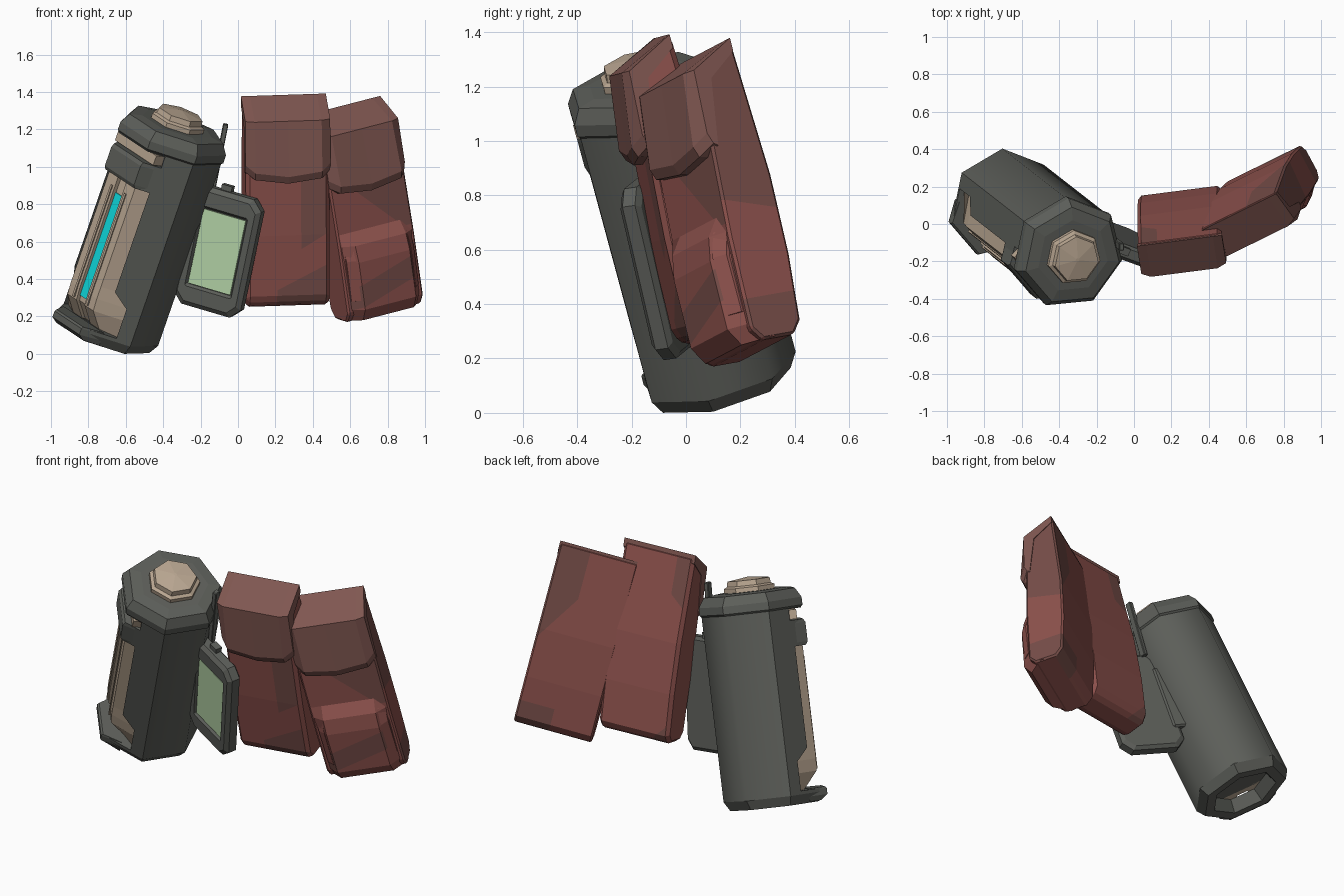
import bpy, bmesh, math
from mathutils import Vector, Matrix

if "Cube" in bpy.data.objects:
    bpy.data.objects.remove(bpy.data.objects["Cube"])


def srgb(r, g, b):
    return tuple(((c / 255 + 0.055) / 1.055) ** 2.4 for c in (r, g, b)) + (1,)


def material(name, rgb):
    m = bpy.data.materials.new(name)
    m.diffuse_color = srgb(*rgb)
    m.use_nodes = True
    m.node_tree.nodes["Principled BSDF"].inputs["Base Color"].default_value = m.diffuse_color
    return m


GREY = material("dark_grey", (92, 94, 89))
TAN = material("tan", (186, 167, 146))
CYAN = material("cyan", (15, 222, 226))
GREEN = material("screen_green", (186, 218, 172))
RED = material("red_cloth", (142, 82, 77))
BROWN = material("brown_red_patch", (119, 78, 73))
FLAP = material("flap_cloth", (128, 87, 81))


def frame(origin, up, side):
    """Local axes: x along side, y behind, z along up."""
    u = Vector(up).normalized()
    w = Vector(side)
    w = (w - u * w.dot(u)).normalized()
    m = Matrix((w, u.cross(w), u)).transposed().to_4x4()
    m.translation = origin
    return m


def loft(name, rings, mat, mtx, bevel=0):
    bm = bmesh.new()
    vs = [[bm.verts.new(p) for p in r] for r in rings]
    n = len(rings[0])
    for a, b in zip(vs, vs[1:]):
        for i in range(n):
            j = (i + 1) % n
            bm.faces.new((a[i], a[j], b[j], b[i]))
    bm.faces.new(vs[0])
    bm.faces.new(vs[-1])
    bmesh.ops.recalc_face_normals(bm, faces=bm.faces)
    me = bpy.data.meshes.new(name)
    bm.to_mesh(me)
    bm.free()
    me.materials.append(mat)
    ob = bpy.data.objects.new(name, me)
    ob.matrix_world = mtx
    bpy.context.collection.objects.link(ob)
    if bevel:
        b = ob.modifiers.new("bevel", "BEVEL")
        b.width = bevel
        b.segments = 1
        b.limit_method = "ANGLE"
        b.angle_limit = math.radians(35)
    return ob


def box(name, lo, hi, mat, mtx, bevel=0):
    ring = lambda z: [(lo[0], lo[1], z), (hi[0], lo[1], z), (hi[0], hi[1], z), (lo[0], hi[1], z)]
    return loft(name, [ring(lo[2]), ring(hi[2])], mat, mtx, bevel)


def ngon(r, h, n=7):
    return [(r * math.cos((i + .5) * math.tau / n), r * math.sin((i + .5) * math.tau / n), h) for i in range(n)]


def cut(ob, cutter):
    b = ob.modifiers.new("cut", "BOOLEAN")
    b.operation = "DIFFERENCE"
    b.solver = "EXACT"
    b.object = cutter
    bpy.context.view_layer.update()
    me = bpy.data.meshes.new_from_object(ob.evaluated_get(bpy.context.evaluated_depsgraph_get()))
    ob.modifiers.clear()
    ob.data = me
    bpy.data.objects.remove(cutter)


# ---- Seven-sided canister: local x faces out through the window ----
can = frame((-0.71, 0.126, 0.12), (0.317, -0.247, 0.916), (-0.72, -0.66, 0.07))
body = loft("canister_body", [ngon(.17, .05), ngon(.2, -.025), ngon(.262, -.025), ngon(.295, .03), ngon(.295, 1.12)], GREY, can)

# window opening that flares at the base, and the slot above it
half = [(.235, .05), (.235, .22), (.18, .29), (.18, .87)]
window = half + [(-y, h) for y, h in reversed(half)]
cut(body, loft("window_cutter", [[(x, y, h) for y, h in window] for x in (.1, .4)], GREY, can))
cut(body, box("slot_cutter", (.17, -.19, 1.02), (.4, .19, 1.085), GREY, can))
bpy.ops.object.select_all(action="DESELECT")
body.select_set(True)
bpy.context.view_layer.objects.active = body
bpy.ops.object.shade_smooth_by_angle(angle=math.radians(53))
for p in body.data.polygons:
    if p.normal.x > .3 or p.center.x > .18 or abs(p.normal.z) > .3:
        p.use_smooth = False


# window insert with a central groove holding the light strip
def insert(w, x_side, x_front, h):
    s = [(.09, w), (x_side, w), (x_front, .115), (x_front, .036), (x_front - .02, .033)]
    return [(x, -y, h) for x, y in s] + [(x, y, h) for x, y in reversed(s)]


loft("window_insert", [insert(.232, .10, .16, .05), insert(.232, .105, .245, .15), insert(.232, .105, .25, .22),
                       insert(.178, .165, .25, .29), insert(.178, .165, .25, .87)], TAN, can)
box("light_strip", (.22, -.031, .18), (.236, .031, .78), CYAN, can)
for s in (-1, 1):
    box("strip_rail", (.24, s * .06 - .007, .16), (.256, s * .06 + .007, .81), TAN, can)
box("slot_insert", (.16, -.17, 1.025), (.232, .17, 1.08), TAN, can)
loft("upper_band", [[(.17, -.195, h), (x, -.13, h), (x, .13, h), (.17, .195, h)]
                    for h, x in ((.87, .268), (.89, .28), (1.0, .28), (1.02, .268))], GREY, can)
loft("base_lip", [[(.18, -.18, h), (x, -.12, h), (x, .12, h), (.18, .18, h)]
                  for h, x in ((-.02, .25), (.01, .29), (.045, .29), (.055, .28))], GREY, can)

# collar and knob
loft("collar", [ngon(.29, 1.085), ngon(.305, 1.1), ngon(.305, 1.145), ngon(.27, 1.2), ngon(.2, 1.21)], GREY, can)
loft("knob", [ngon(.15, 1.2), ngon(.15, 1.235), ngon(.13, 1.245), ngon(.125, 1.275), ngon(.01, 1.29)], TAN, can)

# ---- Screen unit ----
scr = frame((-0.1, -0.085, 0.55), (0.2, -0.22, 0.95), (0.9, -0.33, -0.25))


def plate(a, b, c, y):
    return [(x, y, z) for x, z in ((-a + c, -b), (a - c, -b), (a, -b + c), (a, b - c),
                                   (a - c, b), (-a + c, b), (-a, b - c), (-a, -b + c))]


loft("screen_case", [plate(.175, .31, .05, .04), plate(.197, .33, .055, .025), plate(.197, .33, .055, -.025),
                     plate(.172, .305, .045, -.045), plate(.137, .225, .008, -.045), plate(.127, .212, .008, -.028)], GREY, scr)
box("screen", (-.124, -.036, -.208), (.124, -.02, .208), GREEN, scr)
box("screen_mount", (-.25, -.02, -.2), (-.15, .05, .22), GREY, scr, .01)
box("hinge_lug", (-.06, -.01, .3), (.0, .03, .36), GREY, scr)

# antenna beside the collar
ant = frame((-0.135, -0.07, 0.88), (0.2, -0.15, 1), (1, 0, 0))
box("antenna", (-.014, -.02, 0), (.014, .02, .36), GREY, ant, .004)


# ---- Pouches ----
def paint(ob, patches):
    """Each patch is a facing direction plus planes (nx, ny, nz, limit) that must be exceeded."""
    bm = bmesh.new()
    bm.from_mesh(ob.data)
    for facing, planes in patches:
        faces = [f for f in bm.faces if f.normal.dot(Vector(facing)) > .5]
        for n in planes:
            no = Vector(n[:3])
            es = {e for f in faces for e in f.edges}
            vs = {v for f in faces for v in f.verts}
            bmesh.ops.bisect_plane(bm, geom=list(vs) + list(es) + faces,
                                   plane_co=no * (n[3] / no.length_squared), plane_no=no)
            faces = [f for f in bm.faces if f.normal.dot(Vector(facing)) > .5]
        for f in faces:
            c = f.calc_center_median()
            if all(c.dot(Vector(n[:3])) > n[3] for n in planes):
                f.material_index = 1
    bm.to_mesh(ob.data)
    bm.free()
    ob.data.materials.append(BROWN)


PROFILE = [(0, .05), (-.022, .3), (-.028, .6), (0, 1.115), (.15, 1.03), (.185, .75), (.205, .4), (.21, .05), (.17, 0), (.04, 0)]
FRONT, BACK, RIGHT = (0, -1, 0), (0, 1, 0), (1, 0, 0)


def pouch(name, mtx, half, patches):
    ob = loft(name + "_body", [[(x, -d, h) for d, h in PROFILE] for x in (-half, half)], RED, mtx, .02)
    paint(ob, patches)
    # flap: sloped top, drooping point in the middle, chamfered sides
    rings = []
    for x, inset, rise in ((-half - .004, .045, .06), (-half + .045, 0, .025), (0, 0, 0),
                           (half - .045, 0, .025), (half + .004, .045, .06)):
        rings.append([(x, -d, h) for d, h in ((.004, 1.125), (.205 - inset * .5, 1.03), (.238 - inset, .73 + rise),
                                              (.222 - inset, .69 + rise), (.16, .68 + rise), (.12, .99), (.004, 1.075))])
    loft(name + "_flap", rings, FLAP, mtx)


inner = frame((0.242, 0.19, 0.295), (0, -0.245, 0.97), (0.99, 0.13, 0.02))
pouch("inner_pouch", inner, .225, [
    (FRONT, [(1, 0, 0, .07), (-.6, 0, 1, .28)]),
    (FRONT, [(.5, 0, -1, -.13), (1, 0, 0, -.06)]),
    (BACK, [(-1, 0, 0, .12), (-.8, 0, 1, .97)]),
    (BACK, [(-1, 0, -1, .1)]),
])

outer = frame((0.70, 0.335, 0.245), (-0.13, -0.24, 0.96), (0.88, 0.44, 0.19))
pouch("outer_pouch", outer, .23, [
    (FRONT, [(1, 0, 1, .62), (0, 0, 1, .45)]),
    (RIGHT, [(0, .3, 1, .48)]),
    (RIGHT, [(0, 0, -1, -.16)]),
    (BACK, [(1, 0, 0, .05), (1.59, 0, 1, .9)]),
    (BACK, [(1, 0, 0, .02), (0, 0, -1, -.15)]),
])

# bulging lower pocket with chamfered sides and a slanted patch
rings = []
for x, inset in ((-.229, .085), (-.155, 0), (.155, 0), (.229, .085)):
    rings.append([(x, -d, h) for d, h in ((.12, .5), (.19, .5), (.25 - inset * .7, .42), (.268 - inset, .33),
                                          (.268 - inset, .07), (.225 - inset, .005), (.12, .005))])
pocket = loft("lower_pocket", rings, RED, outer)
paint(pocket, [(FRONT, [(-.3, 0, 1, .13), (.3, 0, -1, -.25)])])

# side straps lying over the pocket chamfers
for s in (-1, 1):
    loft("pocket_strap", [[(s * x, -d + o, h) for d, h in ((.16, .49), (.235, .43), (.262, .34), (.258, .12), (.16, .1))]
                          for x, o in ((.167, 0), (.205, .04))], RED, outer)
